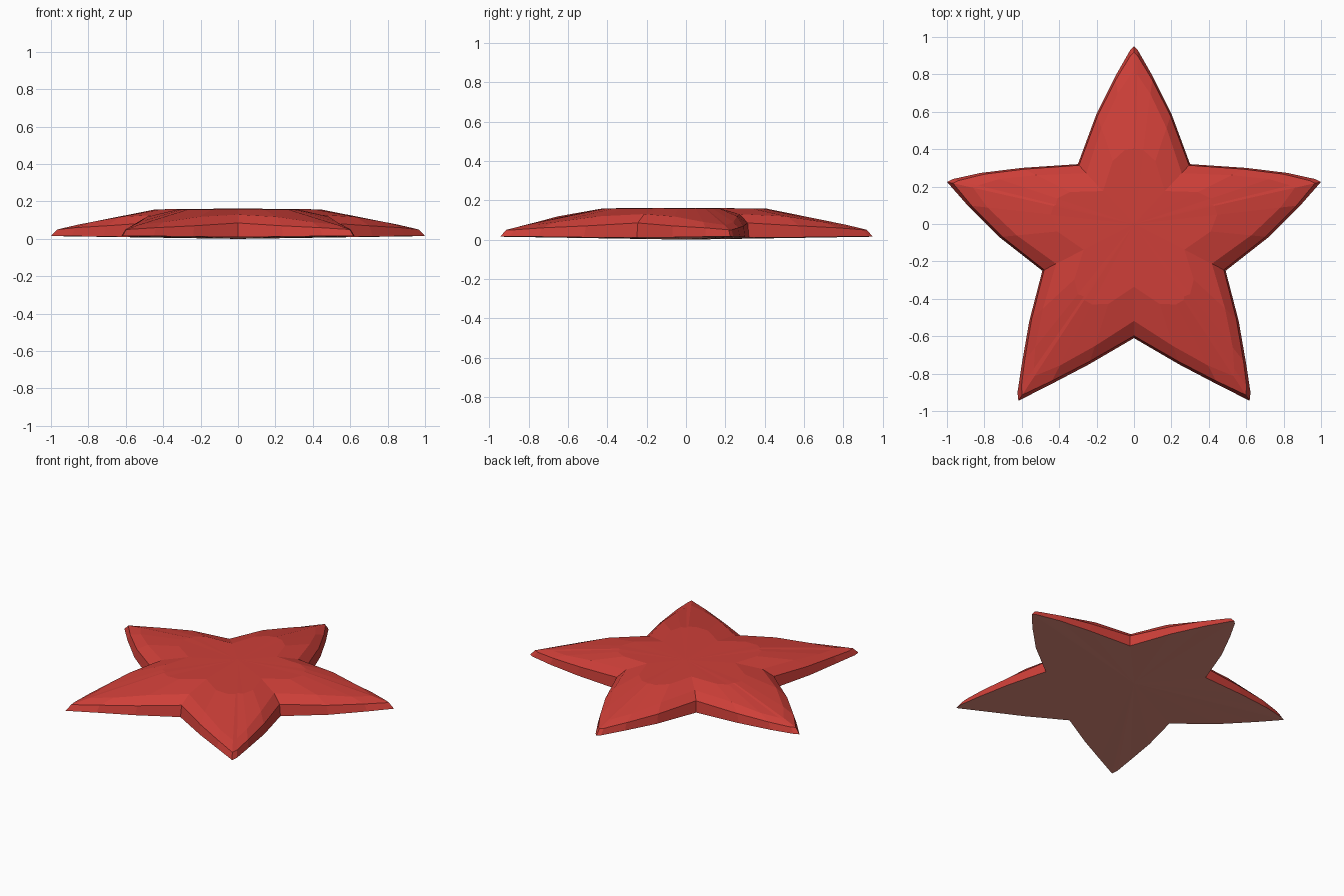
import bpy, bmesh

if "Cube" in bpy.data.objects:
    bpy.data.objects.remove(bpy.data.objects["Cube"])


def material(name, rgb):
    m = bpy.data.materials.new(name)
    m.diffuse_color = (*rgb, 1)
    m.use_nodes = True
    m.node_tree.nodes["Principled BSDF"].inputs["Base Color"].default_value = m.diffuse_color
    return m


# Right half of the outline, from the upper point to the lower notch: (x, y, kind)
half = [(0, .95, 'tip'), (.02, .93, 'tip'), (.10, .79, 'side'), (.20, .59, 'mid'),
        (.30, .32, 'notch'), (.60, .30, 'mid'), (.82, .273, 'side'), (.97, .24, 'tip'),
        (1.0, .225, 'tip'), (.89, .10, 'side'), (.72, -.07, 'mid'), (.49, -.25, 'notch'),
        (.56, -.52, 'mid'), (.60, -.75, 'side'), (.623, -.90, 'tip'), (.618, -.945, 'tip'),
        (.45, -.86, 'side'), (.24, -.75, 'mid'), (0, -.61, 'notch')]
outline = half + [(-x, y, k) for x, y, k in reversed(half[1:-1])]

# Stacked rings: scale towards the centre and height for each kind of point
rings = [
    {'tip': (1, .015), 'side': (1, .015), 'mid': (1, .012), 'notch': (1, .01)},
    {'tip': (.967, .05), 'side': (.975, .06), 'mid': (.977, .07), 'notch': (.98, .085)},
    {'tip': (.86, .075), 'side': (.88, .09), 'mid': (.87, .118), 'notch': (.85, .13)},
    {'tip': (.43, .158), 'side': (.50, .157), 'mid': (.57, .158), 'notch': (.55, .16)},
]

bm = bmesh.new()
loops = []
for ring in rings:
    loops.append([bm.verts.new((x * ring[k][0], y * ring[k][0], ring[k][1]))
                  for x, y, k in outline])
n = len(outline)

# Sloping sides between the rings
for lower, upper in zip(loops, loops[1:]):
    for i in range(n):
        j = (i + 1) % n
        bm.faces.new((lower[i], lower[j], upper[j], upper[i]))

# Domed top and shallow convex underside
for loop, z, mat in ((loops[-1], .162, 0), (loops[0], 0, 1)):
    centre = bm.verts.new((0, 0, z))
    for i in range(n):
        bm.faces.new((loop[i], loop[(i + 1) % n], centre)).material_index = mat
bmesh.ops.recalc_face_normals(bm, faces=bm.faces)

mesh = bpy.data.meshes.new('star')
bm.to_mesh(mesh)
bm.free()
mesh.materials.append(material('red', (.62, .05, .04)))
mesh.materials.append(material('underside', (.76, .26, .20)))
star = bpy.data.objects.new('star', mesh)
bpy.context.collection.objects.link(star)
